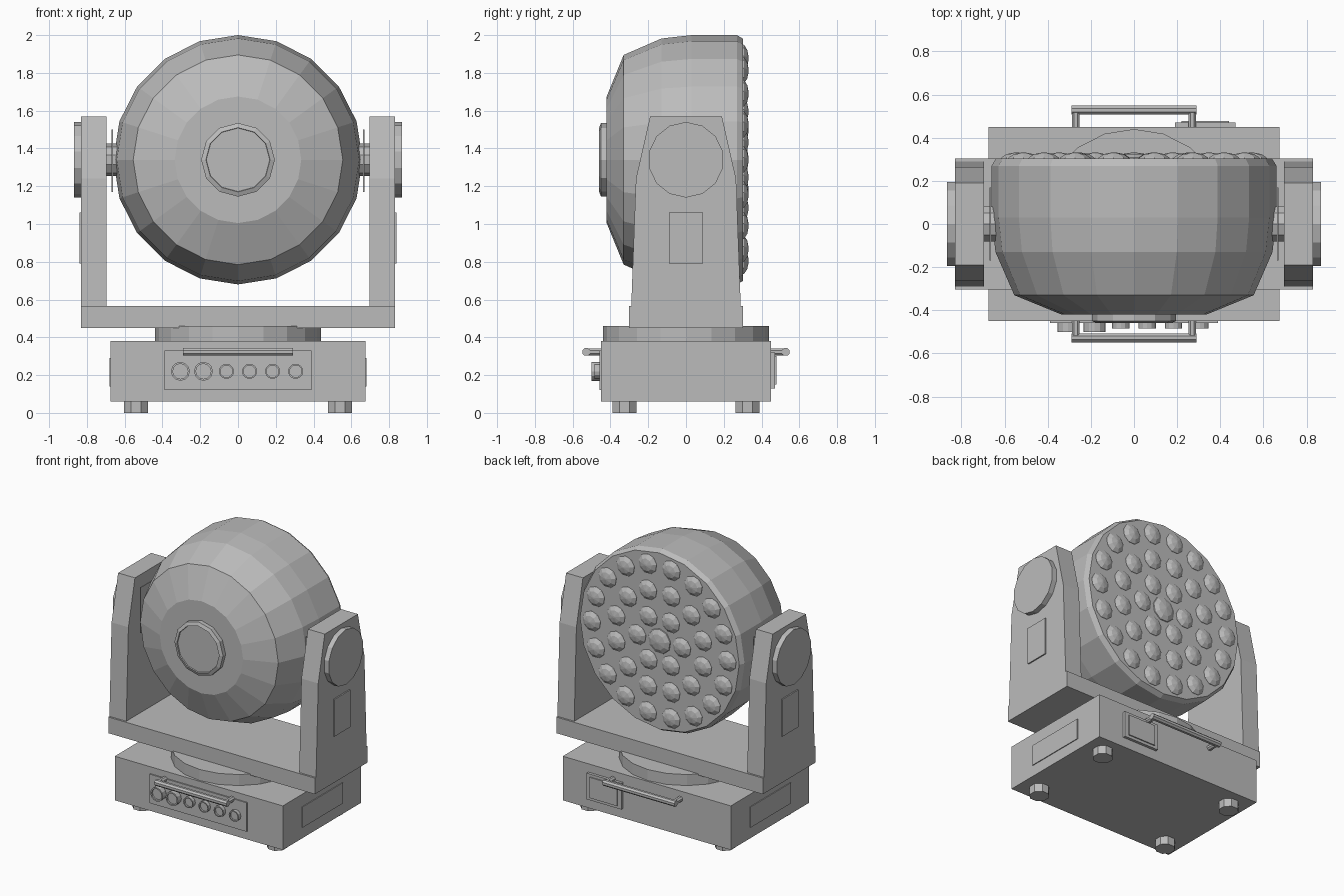
import bpy, bmesh
from math import sin, cos, pi, tau
from mathutils import Matrix, Vector

if "Cube" in bpy.data.objects:
    bpy.data.objects.remove(bpy.data.objects["Cube"])

grey = bpy.data.materials.new("neutral_grey")
grey.use_nodes = True
grey.diffuse_color = (0.5, 0.5, 0.5, 1)
grey.node_tree.nodes["Principled BSDF"].inputs["Base Color"].default_value = (0.5, 0.5, 0.5, 1)


def finish(name, bm):
    bmesh.ops.recalc_face_normals(bm, faces=bm.faces)
    mesh = bpy.data.meshes.new(name)
    bm.to_mesh(mesh)
    bm.free()
    mesh.materials.append(grey)
    obj = bpy.data.objects.new(name, mesh)
    bpy.context.scene.collection.objects.link(obj)
    return obj


def box(name, x0, x1, y0, y1, z0, z1):
    bm = bmesh.new()
    size = Matrix.Diagonal((x1 - x0, y1 - y0, z1 - z0, 1))
    middle = Matrix.Translation(((x0 + x1) / 2, (y0 + y1) / 2, (z0 + z1) / 2))
    bmesh.ops.create_cube(bm, size=1, matrix=middle @ size)
    return finish(name, bm)


def lathe(name, profile, sides, axis="Z", centre=(0, 0, 0), phase=0.0):
    """Spin (distance along axis, radius) pairs, closing both ends."""
    bm = bmesh.new()
    rings = []
    for d, r in profile:
        ring = []
        for i in range(sides):
            a = tau * i / sides + phase
            u, v = r * sin(a), r * cos(a)
            p = {"X": (d, u, v), "Y": (u, d, v), "Z": (u, v, d)}[axis]
            ring.append(bm.verts.new(Vector(p) + Vector(centre)))
        rings.append(ring)
    for a, b in zip(rings, rings[1:]):
        for i in range(sides):
            j = (i + 1) % sides
            bm.faces.new((a[i], a[j], b[j], b[i]))
    bm.faces.new(rings[0])
    bm.faces.new(rings[-1])
    return finish(name, bm)


def prism_x(name, outline, x0, x1):
    """Extrude a (y, z) outline along x."""
    bm = bmesh.new()
    face = bm.faces.new([bm.verts.new((x0, y, z)) for y, z in outline])
    out = bmesh.ops.extrude_face_region(bm, geom=[face])
    verts = [g for g in out["geom"] if isinstance(g, bmesh.types.BMVert)]
    bmesh.ops.translate(bm, verts=verts, vec=(x1 - x0, 0, 0))
    return finish(name, bm)


HEAD_Z = 1.34

# Base, feet and turntable
box("base", -0.675, 0.675, -0.45, 0.45, 0.06, 0.38)
for x in (-0.54, 0.54):
    for y in (-0.325, 0.325):
        lathe("foot", [(0, 0.068), (0.06, 0.068)], 8, "Z", (x, y, 0), pi / 8)
lathe("turntable", [(0.38, 0.44), (0.46, 0.44)], 20)

# Base panels
box("front_panel", -0.39, 0.39, -0.459, -0.45, 0.12, 0.33)
box("rear_panel", 0.19, 0.47, 0.45, 0.47, 0.13, 0.32)
box("rear_panel_cover", 0.22, 0.44, 0.47, 0.478, 0.15, 0.30)

# Connectors with recessed ends along the front
for i in range(6):
    r, depth = (0.05, 0.045) if i < 2 else (0.04, 0.03)
    profile = [(0, r), (-depth, r), (-depth, r * 0.8), (-depth + 0.012, r * 0.8)]
    lathe("connector", profile, 12, "Y", (-0.305 + 0.122 * i, -0.455, 0.22))

# Carry handles, front and rear
for side, name in ((-1, "front_handle"), (1, "rear_handle")):
    lathe(name + "_grip", [(-0.29, 0.022), (0.29, 0.022)], 8, "X",
          (0, side * 0.528, 0.323), pi / 8)
    for x in (-0.27, 0.27):
        lathe(name + "_post", [(0.44, 0.02), (0.53, 0.02)] if side > 0 else
              [(-0.53, 0.02), (-0.44, 0.02)], 8, "Y", (x, 0, 0.323), pi / 8)

# Yoke: crossbar and two tapered arms with pivots
box("yoke_crossbar", -0.83, 0.83, -0.303, 0.303, 0.45, 0.567)
half = [(0.29, 0.56), (0.265, 1.24), (0.19, 1.57)]
outline = half + [(-y, z) for y, z in reversed(half)]
for s, side in ((1, "left"), (-1, "right")):
    def span(a, b):
        return sorted((s * a, s * b))
    prism_x(side + "_arm", outline, *span(0.695, 0.83))
    lathe(side + "_pivot_cap", [(s * 0.82, 0.2), (s * 0.867, 0.2)], 14, "X", (0, 0, HEAD_Z))
    lathe(side + "_axle", [(s * 0.6, 0.085), (s * 0.71, 0.085)], 10, "X", (0, 0, HEAD_Z))
    box(side + "_axle_plate", *span(0.663, 0.669), -0.17, 0.17, 1.17, 1.5)
    box(side + "_arm_panel", *span(0.83, 0.839), -0.09, 0.09, 0.79, 1.06)
    box(side + "_base_panel", *span(0.675, 0.681), -0.23, 0.23, 0.14, 0.29)

# Head shell and front hub
shell = [(-0.42, 0.335), (-0.33, 0.555), (-0.13, 0.642), (0.03, 0.66),
         (0.27, 0.66), (0.303, 0.64)]
lathe("head_shell", shell, 20, "Y", (0, 0, HEAD_Z))
hub = [(-0.41, 0.195), (-0.45, 0.195), (-0.46, 0.17), (-0.452, 0.168)]
lathe("head_hub", hub, 12, "Y", (0, 0, HEAD_Z))

# Domed lenses in concentric rings
for count, ring_radius in ((1, 0), (6, 0.18), (12, 0.36), (18, 0.545)):
    for i in range(count):
        a = tau * (i + 0.5) / count
        k = 0.095 if count == 1 else 0.076
        dome = [(0.295, k), (0.308, k * 0.93), (0.324, k * 0.6), (0.332, 0.006)]
        lathe("lens", dome, 9, "Y",
              (ring_radius * sin(a), 0, HEAD_Z + ring_radius * cos(a)))
